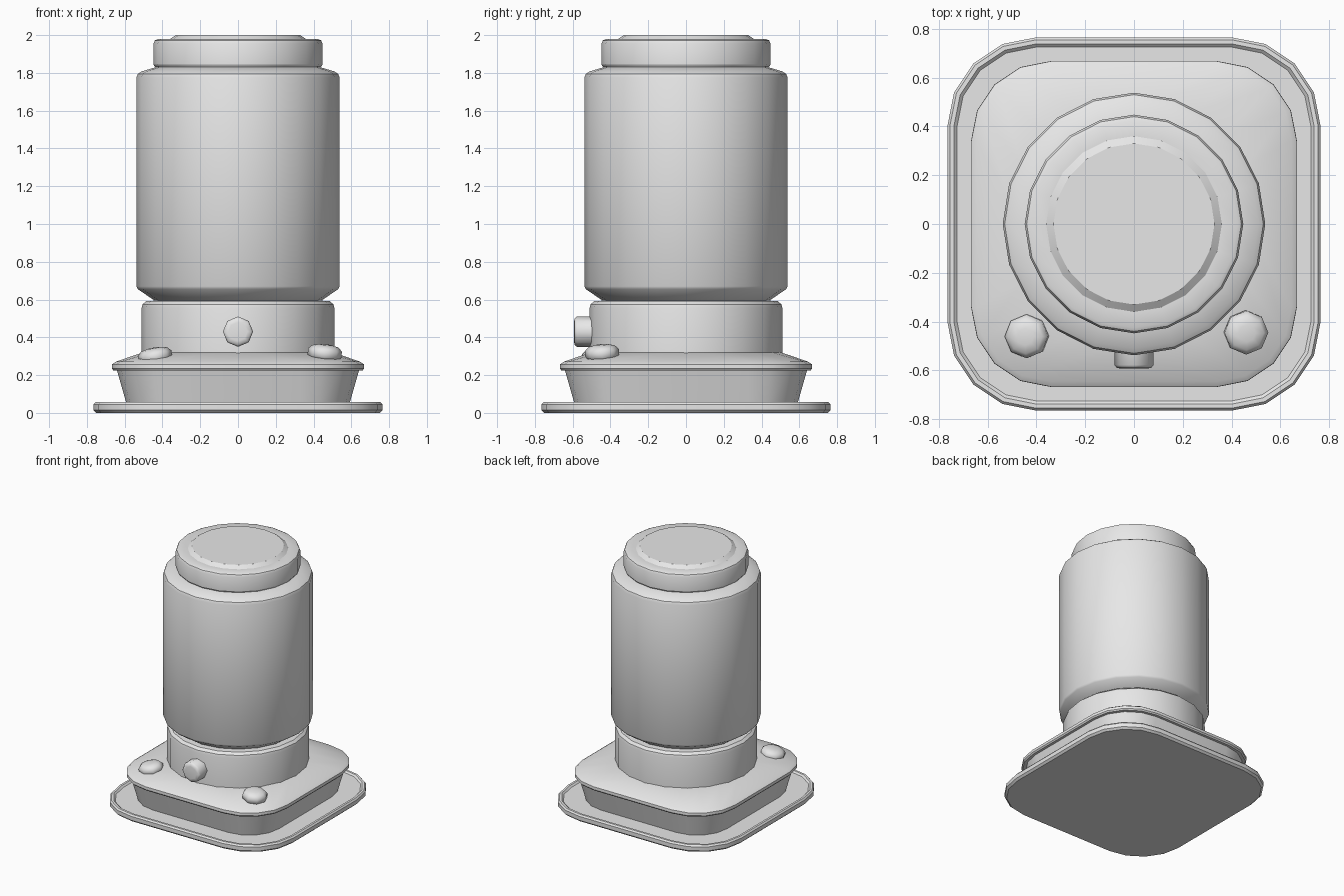
import bpy
import bmesh
from math import sin, cos, pi, radians
from mathutils import Matrix, Vector

cube = bpy.data.objects.get("Cube")
if cube:
    bpy.data.objects.remove(cube, do_unlink=True)

grey = bpy.data.materials.new("plain grey")
grey.use_nodes = True
COLOUR = (0.8, 0.8, 0.8, 1)
grey.diffuse_color = COLOUR
grey.node_tree.nodes["Principled BSDF"].inputs["Base Color"].default_value = COLOUR


def circle(radius, sides):
    return [(radius * cos(2 * pi * i / sides), radius * sin(2 * pi * i / sides))
            for i in range(sides)]


def rounded_square(half, corner):
    """Four corner arcs, four segments each."""
    points = []
    for quarter in range(4):
        mid = radians(45 + 90 * quarter)
        centre = Vector((cos(mid), sin(mid))) * (half - corner) * 2 ** 0.5
        for step in range(5):
            a = radians(90 * quarter + 22.5 * step)
            points.append((centre.x + corner * cos(a), centre.y + corner * sin(a)))
    return points


def loft(name, rings, matrix=Matrix(), angle=35):
    """Skin a stack of (outline, z) rings and cap both ends."""
    bm = bmesh.new()
    loops = [[bm.verts.new((x, y, z)) for x, y in outline] for outline, z in rings]
    for low, high in zip(loops, loops[1:]):
        n = len(low)
        for i in range(n):
            j = (i + 1) % n
            bm.faces.new((low[i], low[j], high[j], high[i]))
    bm.faces.new(loops[0][::-1])
    bm.faces.new(loops[-1])
    bmesh.ops.recalc_face_normals(bm, faces=bm.faces)
    mesh = bpy.data.meshes.new(name)
    bm.to_mesh(mesh)
    bm.free()
    mesh.materials.append(grey)
    obj = bpy.data.objects.new(name, mesh)
    obj.matrix_world = matrix
    bpy.context.collection.objects.link(obj)
    bpy.ops.object.select_all(action="DESELECT")
    obj.select_set(True)
    bpy.context.view_layer.objects.active = obj
    bpy.ops.object.shade_smooth_by_angle(angle=radians(angle))
    return obj


def turned(name, profile, sides=20, matrix=Matrix(), angle=35):
    return loft(name, [(circle(r, sides), z) for r, z in profile], matrix, angle)


def squared(name, profile, inset):
    """inset is the half width of the straight part of each side."""
    return loft(name, [(rounded_square(h, h - inset), z) for h, z in profile])


# Base tray with a slim raised rim
squared("base_tray", [(0.75, 0), (0.765, 0.014), (0.765, 0.045), (0.755, 0.057),
                      (0.738, 0.057), (0.725, 0.045), (0.55, 0.045)], 0.40)

# Flared skirt
squared("skirt", [(0.588, 0.04), (0.642, 0.23)], 0.33)

# Sloping deck, rising to a round collar inside the neck
deck = [(rounded_square(h, h - 0.34), z) for h, z in
        [(0.63, 0.225), (0.66, 0.225), (0.668, 0.235), (0.667, 0.257), (0.645, 0.272)]]
collar = [(0.51 * cos(radians(90 * q + 9 + 18 * s)), 0.51 * sin(radians(90 * q + 9 + 18 * s)))
          for q in range(4) for s in range(5)]
loft("deck", deck + [(collar, 0.32)])

# Neck, main cylinder and cap
turned("neck", [(0.51, 0.30), (0.51, 0.555), (0.505, 0.575), (0.485, 0.592), (0.42, 0.595)])
turned("body", [(0.43, 0.59), (0.45, 0.60), (0.53, 0.655), (0.538, 0.67), (0.538, 1.775),
                (0.53, 1.795), (0.51, 1.808), (0.43, 1.832), (0.40, 1.832)])
turned("cap", [(0.42, 1.825), (0.44, 1.832), (0.448, 1.845), (0.448, 1.955),
               (0.44, 1.972), (0.425, 1.979), (0.36, 1.979), (0.33, 2.0)], angle=30)

# Two domed buttons on the front corners of the deck
BUTTON = [(0.075, -0.04), (0.09, -0.025), (0.09, 0.008), (0.07, 0.028), (0.035, 0.036)]
for name, place, tilt in (("left_button", (0.46, -0.445, 0.325), 6),
                          ("right_button", (-0.44, -0.46, 0.308), -10)):
    lean = Matrix.Rotation(radians(tilt), 4, "Y") @ Matrix.Rotation(radians(4), 4, "X")
    turned(name, BUTTON, 8, Matrix.Translation(place) @ lean, 50)

# Round knob on the front of the neck
turned("front_knob", [(0.08, 0), (0.08, 0.11), (0.07, 0.122), (0.05, 0.125)], 8,
       Matrix.Translation((0, -0.468, 0.43)) @ Matrix.Rotation(pi / 2, 4, "X"), 50)
